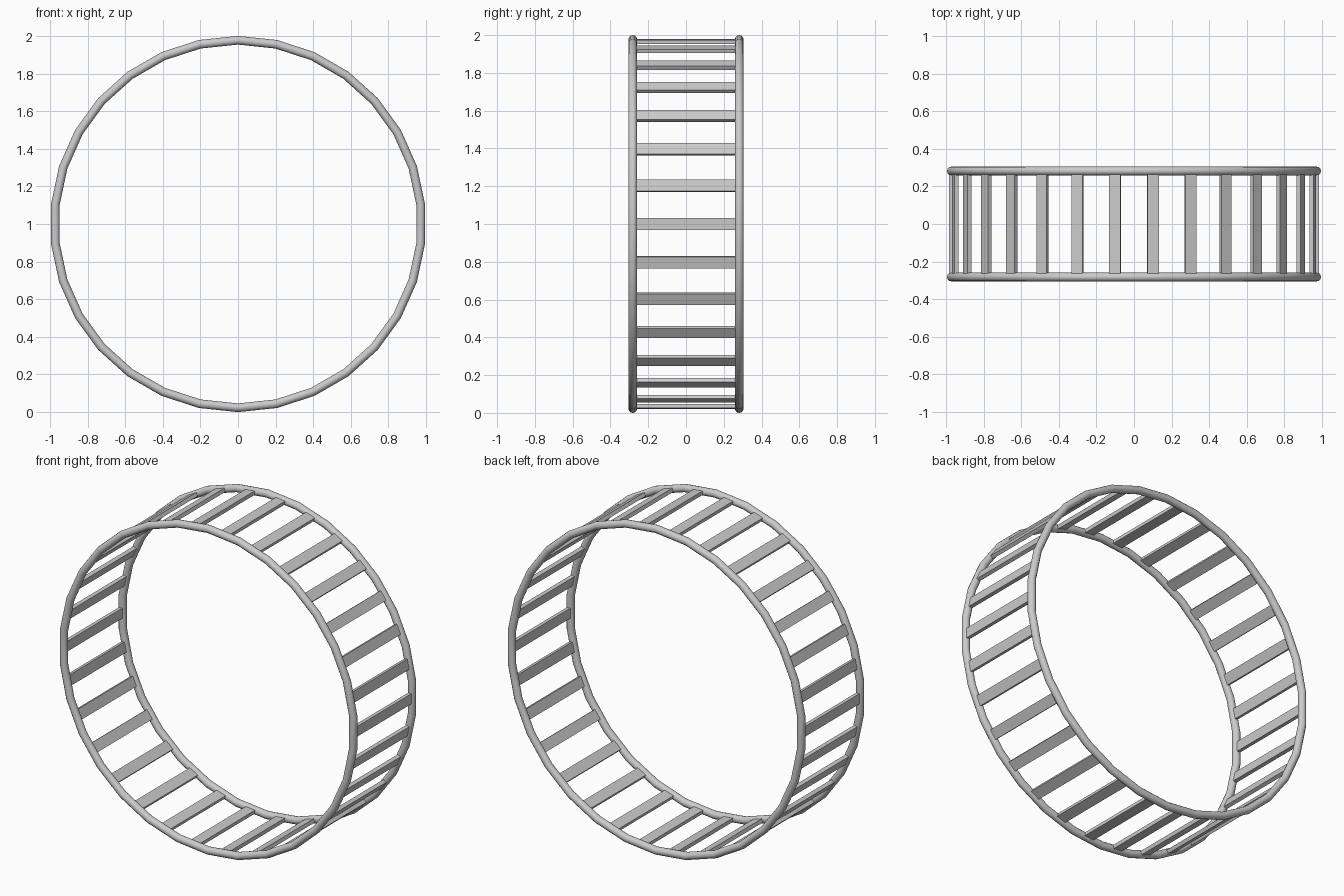
import bpy
from math import radians, sin, cos

if "Cube" in bpy.data.objects:
    bpy.data.objects.remove(bpy.data.objects["Cube"])

SIDES = 30            # ring segments, one slat per segment
TUBE = 0.023          # rim tube radius
RADIUS = 1 - TUBE     # rim centre-line radius
HALF = 0.282          # rim offset from the middle

# Front and back rims, a corner at top and bottom
for name, y in (("front_rim", -HALF), ("back_rim", HALF)):
    bpy.ops.mesh.primitive_torus_add(
        major_segments=SIDES, minor_segments=12,
        major_radius=RADIUS, minor_radius=TUBE,
        location=(0, y, 1), rotation=(radians(90), radians(90), 0))
    rim = bpy.context.object
    rim.name = name
    bpy.ops.object.shade_smooth_by_angle(angle=radians(40))

# Flat slats across the middle of every rim segment
r = RADIUS * cos(radians(180 / SIDES))
for i in range(SIDES):
    a = radians((i + 0.5) * 360 / SIDES)
    bpy.ops.mesh.primitive_cube_add(
        size=1, location=(r * sin(a), 0, 1 + r * cos(a)), rotation=(0, a, 0))
    slat = bpy.context.object
    slat.name = f"slat_{i + 1}"
    slat.scale = (0.062, 2 * HALF, 0.022)
